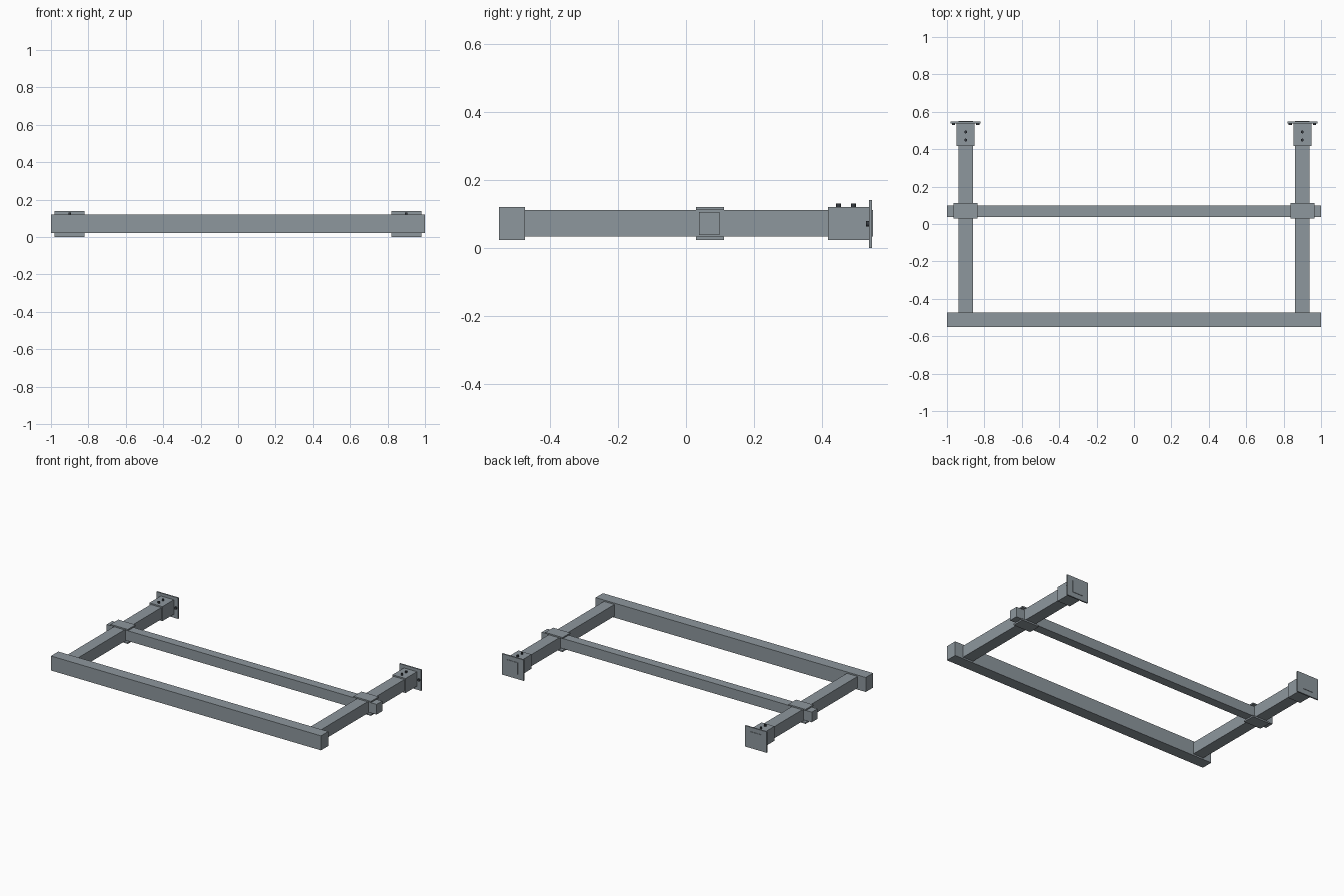
import bpy, bmesh, math
from mathutils import Matrix, Vector

if "Cube" in bpy.data.objects:
    bpy.data.objects.remove(bpy.data.objects["Cube"])


def material(name, rgb):
    m = bpy.data.materials.new(name)
    m.diffuse_color = (*rgb, 1)
    m.use_nodes = True
    m.node_tree.nodes["Principled BSDF"].inputs["Base Color"].default_value = m.diffuse_color
    return m


STEEL = material("grey steel", (0.27, 0.31, 0.34))
DARK = material("dark bolt steel", (0.035, 0.042, 0.05))


def finish(name, bm, mat):
    mesh = bpy.data.meshes.new(name)
    bm.to_mesh(mesh)
    bm.free()
    mesh.materials.append(mat)
    ob = bpy.data.objects.new(name, mesh)
    bpy.context.collection.objects.link(ob)
    return ob


def box(name, x, y, z, mat=STEEL):
    """Box from (min, max) ranges."""
    bm = bmesh.new()
    size = [r[1] - r[0] for r in (x, y, z)]
    mid = [(r[0] + r[1]) / 2 for r in (x, y, z)]
    bmesh.ops.create_cube(bm, size=1, matrix=Matrix.Translation(mid) @ Matrix.Diagonal((*size, 1)))
    return finish(name, bm, mat)


def bolt(name, start, end, radius):
    """Round bolt head between two points."""
    a, b = Vector(start), Vector(end)
    turn = (b - a).to_track_quat('Z', 'Y').to_matrix().to_4x4()
    bm = bmesh.new()
    bmesh.ops.create_cone(bm, cap_ends=True, segments=16, radius1=radius, radius2=radius,
                          depth=(b - a).length, matrix=Matrix.Translation((a + b) / 2) @ turn)
    for f in bm.faces:
        f.smooth = len(f.verts) == 4
    for e in bm.edges:
        e.smooth = e.calc_face_angle(0) < math.radians(40)
    return finish(name, bm, DARK)


# Long front beam and thinner cross bar
box("front_beam", (-1, 1), (-0.55, -0.473), (0.023, 0.12))
box("cross_bar", (-1, 1), (0.038, 0.098), (0.038, 0.106))

for side, cx in (("left", -0.9), ("right", 0.9)):
    def span(half):
        return (cx - half, cx + half)

    # Side rail, ending just behind the wall plate
    box(side + "_rail", span(0.039), (-0.475, 0.55), (0.033, 0.111))
    # Clamp plates above and below the crossing
    box(side + "_clamp_top", span(0.064), (0.029, 0.112), (0.111, 0.12))
    box(side + "_clamp_bottom", span(0.064), (0.029, 0.112), (0.023, 0.033))
    # Wall bracket: sleeve and plate
    box(side + "_sleeve", span(0.048), (0.418, 0.54), (0.023, 0.12))
    box(side + "_wall_plate", span(0.08), (0.538, 0.547), (0.0, 0.14))
    # Bolts on the sleeve and on the plate
    for i, y in enumerate((0.449, 0.492)):
        bolt(f"{side}_sleeve_bolt_{i + 1}", (cx, y, 0.118), (cx, y, 0.131), 0.0075)
    for i, dx in enumerate((-0.065, 0.065)):
        bolt(f"{side}_plate_bolt_{i + 1}", (cx + dx, 0.54, 0.071), (cx + dx, 0.529, 0.071), 0.0085)
